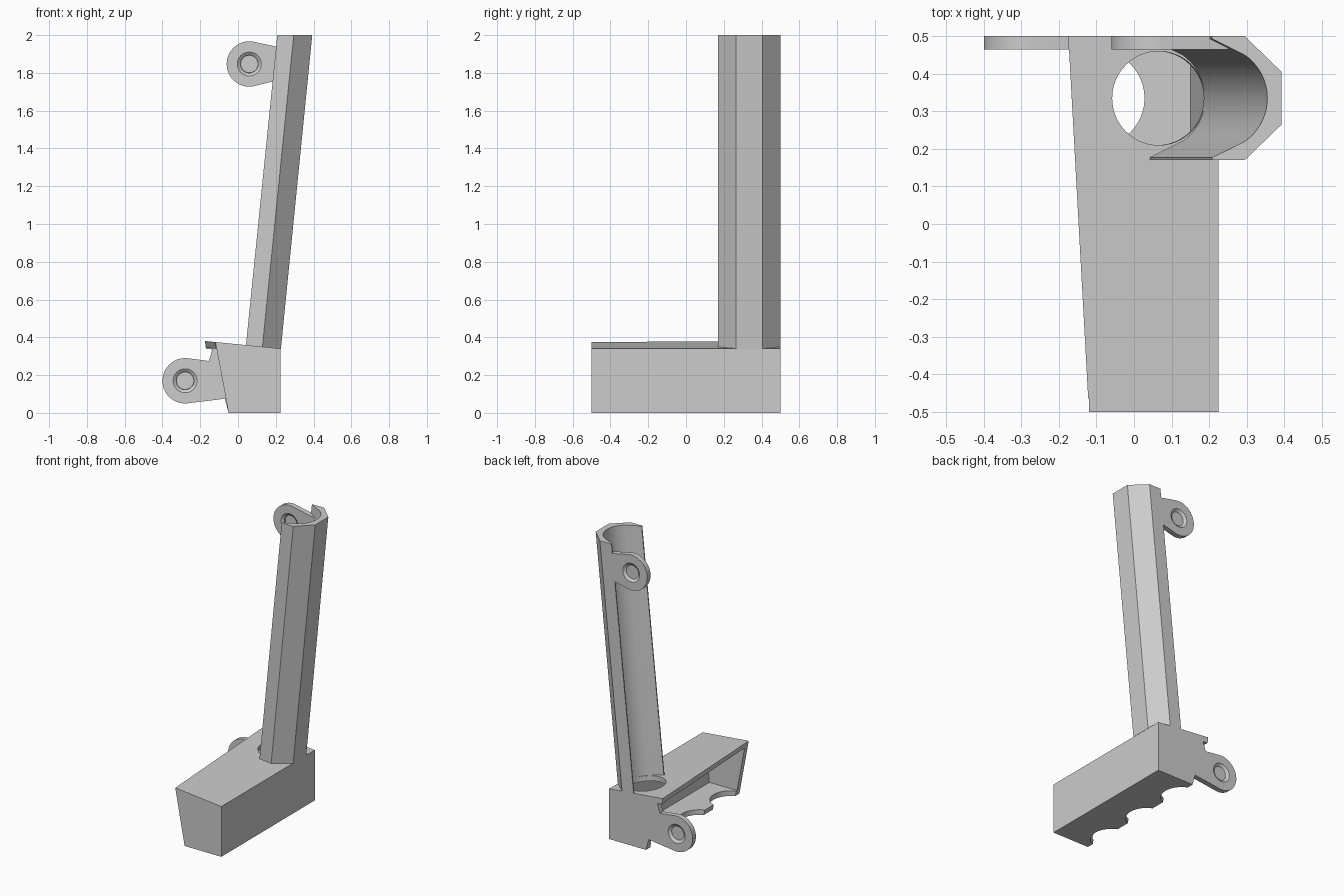
import bpy, bmesh, math
from mathutils import Vector

cube = bpy.data.objects.get("Cube")
if cube:
    bpy.data.objects.remove(cube, do_unlink=True)

grey = bpy.data.materials.new("plain_grey")
grey.use_nodes = True
COLOUR = (0.604, 0.604, 0.604, 1)
grey.diffuse_color = COLOUR
grey.node_tree.nodes["Principled BSDF"].inputs["Base Color"].default_value = COLOUR

LEAN = 0.1     # sideways lean of the channel per unit of height
BORE_Y = 0.335
WALL = 0.035
INNER_END = 0.5 - WALL


def deck(x):
    """Height of the sloping top of the base."""
    return 0.363 - LEAN * x


def loft(name, first, second):
    """Solid between two matching rings of points."""
    bm = bmesh.new()
    a = [bm.verts.new(p) for p in first]
    b = [bm.verts.new(p) for p in second]
    bm.faces.new(a)
    bm.faces.new(b)
    for i in range(len(a)):
        j = (i + 1) % len(a)
        bm.faces.new((a[i], a[j], b[j], b[i]))
    bmesh.ops.recalc_face_normals(bm, faces=bm.faces)
    mesh = bpy.data.meshes.new(name)
    bm.to_mesh(mesh)
    bm.free()
    mesh.materials.append(grey)
    ob = bpy.data.objects.new(name, mesh)
    bpy.context.collection.objects.link(ob)
    return ob


def slab(name, outline, y0, y1):
    return loft(name, [(x, y0, z) for x, z in outline], [(x, y1, z) for x, z in outline])


def rod(name, start, end, r0, r1, axis, sides=48):
    """Round rod or cone with level ends, axis 1 = along y, 2 = along z."""
    def ring(c, r):
        pts = []
        for i in range(sides):
            t = math.tau * i / sides
            u, v = r * math.cos(t), r * math.sin(t)
            pts.append(Vector(c) + Vector((u, 0, v) if axis == 1 else (u, v, 0)))
        return pts
    return loft(name, ring(start, r0), ring(end, r1))


def combine(target, other, operation):
    """Apply a boolean and remove the helper."""
    other.hide_render = True
    mod = target.modifiers.new("cut", 'BOOLEAN')
    mod.operation, mod.object, mod.solver = operation, other, 'EXACT'
    graph = bpy.context.evaluated_depsgraph_get()
    mesh = bpy.data.meshes.new_from_object(target.evaluated_get(graph))
    target.modifiers.clear()
    target.data = mesh
    bpy.data.objects.remove(other, do_unlink=True)


def screw_plate(name, cx, cz, rest):
    """Plate with a rounded lug and a hole countersunk from both sides."""
    arc = [(cx + 0.12 * math.cos(t), cz + 0.12 * math.sin(t))
           for t in (math.radians(82 + 196 * i / 32) for i in range(33))]
    plate = slab(name, arc + rest, INNER_END, 0.5)
    combine(plate, rod("hole", (cx, 0.4, cz), (cx, 0.6, cz), 0.047, 0.047, 1), 'DIFFERENCE')
    for y0, y1 in ((0.46, 0.478), (0.505, 0.487)):
        combine(plate, rod("sink", (cx, y0, cz), (cx, y1, cz), 0.07, 0.046, 1), 'DIFFERENCE')
    return plate


# Base shell: deck, closed side and floor in one C-shaped section
def section(y, left):
    under = left + 0.005
    pts = [(left, deck(left)), (0.225, deck(0.225)), (0.225, 0), (-0.05, 0),
           (-0.057, WALL), (0.15, WALL), (0.19, deck(0.19) - WALL),
           (under, deck(under) - WALL)]
    return [(x, y, z) for x, z in pts]


shell = loft("base_shell", section(-INNER_END, -0.122), section(INNER_END, -0.173))

# Finger scallops in the floor edge
for y in (-BORE_Y, 0, BORE_Y):
    combine(shell, rod("scallop", (-0.1, y, -0.1), (-0.1, y, 0.1), 0.128, 0.128, 2), 'DIFFERENCE')

# Round opening in the deck below the channel
combine(shell, rod("bore", (0.056, BORE_Y, 0.26), (0.08, BORE_Y, 0.5), 0.125, 0.125, 2), 'DIFFERENCE')

# End walls, the back one carrying the lower screw lug
slab("front_wall", [(-0.12, deck(-0.12)), (0.225, deck(0.225)), (0.225, 0), (-0.05, 0)],
     -0.5, -INNER_END)
back_wall = screw_plate("back_wall", -0.28, 0.17, [
    (-0.07, 0.075), (-0.05, 0), (0.225, 0), (0.225, deck(0.225)),
    (-0.175, deck(-0.175)), (-0.17, 0.34), (-0.135, 0.336), (-0.155, 0.275)])

# Leaning channel: angular outside, rounded inside
outer = [(0.208, 0.165), (0.295, 0.165), (0.393, 0.07)]
outer += [(x, -y) for x, y in reversed(outer)]
half_arc = math.radians(55)
inner = [(0.215 + 0.14 * math.cos(t), 0.14 * math.sin(t))
         for t in (-half_arc + 2 * half_arc * i / 24 for i in range(25))]
profile = outer + [(0.208, -0.158)] + inner + [(0.208, 0.158)]
head, foot = [], []
for x, y in profile:
    head.append((x, BORE_Y + y, 2))
    foot_x = x - LEAN * 1.66
    foot.append((foot_x, BORE_Y + y, deck(foot_x) - 0.002))
channel = loft("channel", head, foot)

# Upper screw lug
upper = screw_plate("upper_tab", 0.06, 1.847,
                    [(0.185, 1.755), (0.24, 1.765), (0.25, 1.93), (0.2, 1.94)])
combine(channel, upper, 'UNION')

# Smooth the round surfaces, keep the edges crisp
for ob in (shell, back_wall, channel):
    bpy.ops.object.select_all(action='DESELECT')
    ob.select_set(True)
    bpy.context.view_layer.objects.active = ob
    bpy.ops.object.shade_smooth_by_angle(angle=math.radians(25))
